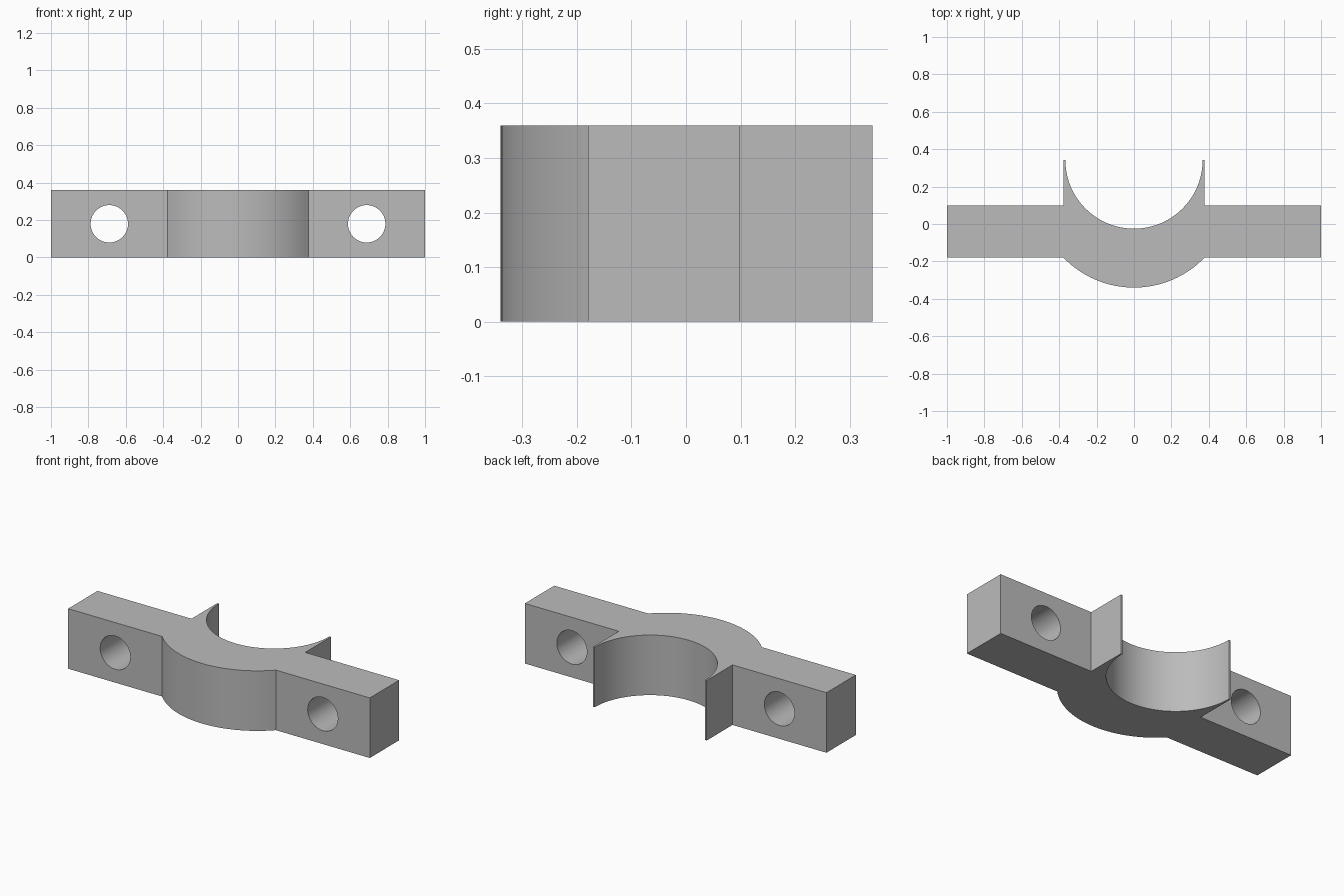
import bpy
import bmesh
from math import radians, sin, cos, asin, pi

HEIGHT = 0.36
ARM_FRONT, ARM_BACK = -0.18, 0.098
TIP_Y = 0.342
HALF_WIDTH = 0.377        # half width of the saddle
OUTER_R, OUTER_Y = 0.524, 0.184
INNER_R = 0.367
HOLE_X, HOLE_R = 0.688, 0.1

cube = bpy.data.objects.get("Cube")
if cube:
    bpy.data.objects.remove(cube, do_unlink=True)

grey = bpy.data.materials.new("plain grey")
grey.use_nodes = True
grey.diffuse_color = (0.5, 0.5, 0.5, 1)
grey.node_tree.nodes["Principled BSDF"].inputs["Base Color"].default_value = (0.5, 0.5, 0.5, 1)


def arc(cy, r, start, end, steps):
    """Points on a circle centred on x = 0."""
    angles = [start + (end - start) * i / steps for i in range(steps + 1)]
    return [(r * cos(a), cy + r * sin(a)) for a in angles]


# Outline: front bulge, right arm, saddle bore, left arm
half = asin(HALF_WIDTH / OUTER_R)
outline = arc(OUTER_Y, OUTER_R, -pi / 2 - half, -pi / 2 + half, 32)
outline += [(1, ARM_FRONT), (1, ARM_BACK), (HALF_WIDTH, ARM_BACK), (HALF_WIDTH, TIP_Y)]
outline += arc(TIP_Y, INNER_R, 0, -pi, 48)
outline += [(-HALF_WIDTH, TIP_Y), (-HALF_WIDTH, ARM_BACK), (-1, ARM_BACK), (-1, ARM_FRONT)]

# Extruded clamp body
bm = bmesh.new()
base = bm.faces.new([bm.verts.new((x, y, 0)) for x, y in outline])
top = bmesh.ops.extrude_face_region(bm, geom=[base], use_keep_orig=True)["geom"]
bmesh.ops.translate(bm, vec=(0, 0, HEIGHT),
                    verts=[v for v in top if isinstance(v, bmesh.types.BMVert)])
bmesh.ops.recalc_face_normals(bm, faces=bm.faces)
mesh = bpy.data.meshes.new("clamp_half")
bm.to_mesh(mesh)
bm.free()
mesh.materials.append(grey)
body = bpy.data.objects.new("clamp_half", mesh)
bpy.context.collection.objects.link(body)

# Bolt holes through both arms
for side, name in ((1, "left"), (-1, "right")):
    bpy.ops.mesh.primitive_cylinder_add(
        vertices=48, radius=HOLE_R, depth=1, rotation=(radians(90), 0, 0),
        location=(side * HOLE_X, 0, HEIGHT / 2))
    cutter = bpy.context.object
    cutter.name = name + "_hole_cutter"
    cutter.data.materials.append(grey)
    cutter.hide_render = True
    cut = body.modifiers.new(name + "_bolt_hole", "BOOLEAN")
    cut.operation = "DIFFERENCE"
    cut.solver = "EXACT"
    cut.object = cutter
    bpy.ops.object.select_all(action="DESELECT")
    body.select_set(True)
    bpy.context.view_layer.objects.active = body
    bpy.ops.object.modifier_apply(modifier=cut.name)
    bpy.data.objects.remove(cutter, do_unlink=True)

# Smooth curved walls, crisp corners
bpy.ops.object.shade_smooth_by_angle(angle=radians(20))
